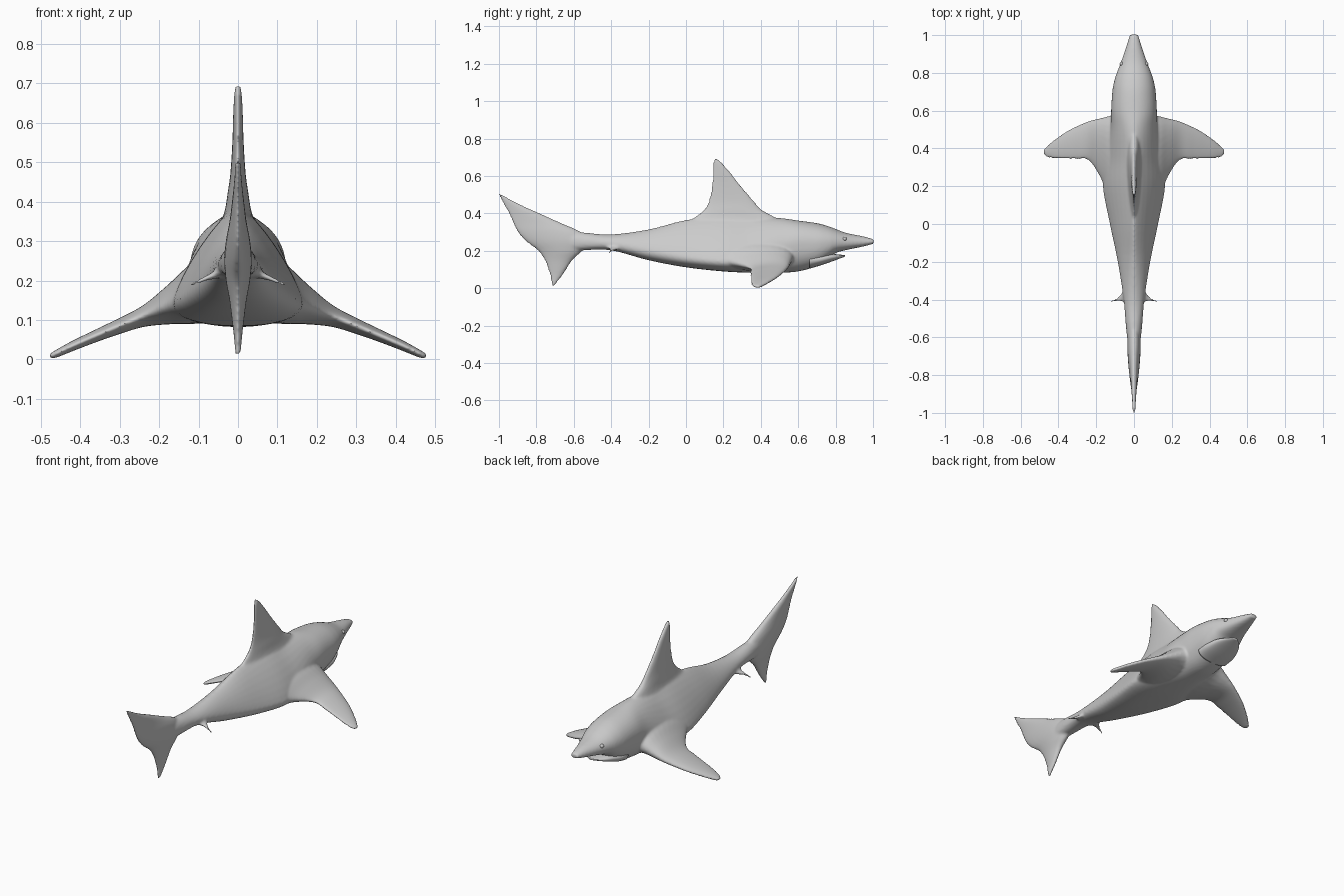
import bpy, bmesh
from math import cos, sin, pi


def spline(rows, steps):
    """Smoothly resample rows of numbers (Catmull-Rom)."""
    out = []
    for i in range(len(rows) - 1):
        p0, p1 = rows[max(i - 1, 0)], rows[i]
        p2, p3 = rows[i + 1], rows[min(i + 2, len(rows) - 1)]
        for k in range(steps):
            t = k / steps
            out.append([0.5 * (2 * b + (c - a) * t + (2 * a - 5 * b + 4 * c - d) * t * t
                               + (3 * b - a - 3 * c + d) * t ** 3)
                        for a, b, c, d in zip(p0, p1, p2, p3)])
    return out + [list(rows[-1])]


def skin(bm, rings):
    """Skin a list of rings with quads and cap both ends."""
    vs = [[bm.verts.new(p) for p in r] for r in rings]
    n = len(vs[0])
    for a, b in zip(vs, vs[1:]):
        for i in range(n):
            bm.faces.new((a[i], a[(i + 1) % n], b[(i + 1) % n], b[i]))
    bm.faces.new(vs[0])
    bm.faces.new(vs[-1])


def power(v, n):
    return (1 if v >= 0 else -1) * abs(v) ** (2 / n)


def body(bm, rows, steps=5, seg=40):
    """Rows: y, top, bottom, half width, height of widest point, upper roundness."""
    rings = []
    for y, top, bot, w, zc, n in spline(rows, steps):
        ring = []
        for i in range(seg):
            a = 2 * pi * i / seg
            up = sin(a) >= 0
            e = n if up else 2.4
            h = top - zc if up else zc - bot
            ring.append((w * power(cos(a), e), y, zc + h * power(sin(a), e)))
        rings.append(ring)
    skin(bm, rings)


def fin(bm, rows, place, steps=5, seg=28):
    """Rows: span, leading y, trailing y, centre, half thickness."""
    rings = []
    for s, y0, y1, c, h in spline(rows, steps):
        ring = []
        for i in range(seg):
            a = 2 * pi * i / seg
            y = (y0 + y1) / 2 + (y0 - y1) / 2 * cos(a)
            ring.append(place(s, y, c + max(h, 0.005) * sin(a) * (1 + 0.25 * cos(a))))
        rings.append(ring)
    skin(bm, rings)


def finish(bm, name):
    bmesh.ops.recalc_face_normals(bm, faces=bm.faces)
    for f in bm.faces:
        f.smooth = True
    me = bpy.data.meshes.new(name)
    bm.to_mesh(me)
    bm.free()
    ob = bpy.data.objects.new(name, me)
    bpy.context.collection.objects.link(ob)
    return ob


bm = bmesh.new()

# Trunk and head
body(bm, [
    (1.003, .262, .238, .022, .249, 2), (.95, .277, .224, .038, .246, 2),
    (.86, .295, .205, .068, .245, 2), (.80, .317, .188, .091, .245, 2),
    (.76, .332, .155, .104, .243, 2), (.70, .348, .118, .115, .24, 2),
    (.60, .362, .09, .121, .238, 2), (.50, .376, .083, .126, .215, 1.7),
    (.35, .385, .083, .155, .155, 1.35), (.20, .39, .09, .165, .145, 1.25),
    (0, .366, .112, .128, .165, 1.3), (-.20, .315, .15, .086, .20, 1.5),
    (-.40, .288, .203, .055, .237, 1.8), (-.55, .298, .203, .042, .245, 2),
    (-.72, .31, .19, .022, .25, 2), (-.80, .28, .23, .012, .255, 2)])

# Dorsal fin
upright = lambda s, y, t: (t, y, s)
fin(bm, [
    (.28, .52, -.04, 0, .07), (.34, .52, -.01, 0, .045), (.38, .475, .045, 0, .032),
    (.42, .405, .095, 0, .026), (.47, .36, .122, 0, .019), (.55, .292, .138, 0, .014),
    (.62, .237, .142, 0, .012), (.67, .192, .146, 0, .01), (.693, .165, .153, 0, .008)], upright)

# Tail fin
fin(bm, [
    (.01, -.707, -.717, 0, .007), (.064, -.664, -.726, 0, .011), (.10, -.64, -.736, 0, .015),
    (.15, -.607, -.756, 0, .021), (.20, -.555, -.79, 0, .03), (.25, -.52, -.855, 0, .034),
    (.30, -.56, -.90, 0, .03), (.35, -.67, -.925, 0, .021), (.40, -.78, -.947, 0, .015),
    (.45, -.89, -.976, 0, .01), (.505, -.993, -1.005, 0, .007)], upright)

# Pectoral and pelvic fins, both sides
for side in (-1, 1):
    flat = lambda s, y, t: (side * s, y, t)
    fin(bm, [
        (.04, .60, .05, .18, .085), (.12, .575, .12, .165, .073), (.18, .56, .25, .138, .048),
        (.24, .545, .336, .11, .027), (.30, .52, .342, .085, .02), (.36, .49, .343, .06, .016),
        (.42, .448, .345, .034, .013), (.462, .412, .353, .014, .01),
        (.479, .395, .37, .007, .007)], flat)
    fin(bm, [
        (.02, -.31, -.46, .225, .02), (.045, -.335, -.43, .22, .013), (.065, -.365, -.413, .212, .009),
        (.09, -.392, -.41, .202, .007), (.123, -.406, -.416, .188, .006)], flat)

shark = finish(bm, "body_with_fins")

# Blend the parts into one skin
remesh = shark.modifiers.new("blend", 'REMESH')
remesh.mode = 'VOXEL'
remesh.voxel_size = 0.007
remesh.use_smooth_shade = True
smooth = shark.modifiers.new("soften", 'SMOOTH')
smooth.factor = 0.5
smooth.iterations = 6

# Lower jaw
bm = bmesh.new()
body(bm, [
    (.66, .19, .105, .10, .15, 2), (.72, .188, .122, .098, .155, 2), (.78, .184, .143, .078, .166, 2.5),
    (.82, .18, .158, .05, .17, 2.5), (.85, .178, .169, .014, .174, 2.5)])
finish(bm, "lower_jaw")

# Eyes
bm = bmesh.new()
for side in (-1, 1):
    r = bmesh.ops.create_uvsphere(bm, u_segments=16, v_segments=10, radius=.011)
    bmesh.ops.translate(bm, verts=r["verts"], vec=(side * .065, .848, .264))
finish(bm, "eyes")
